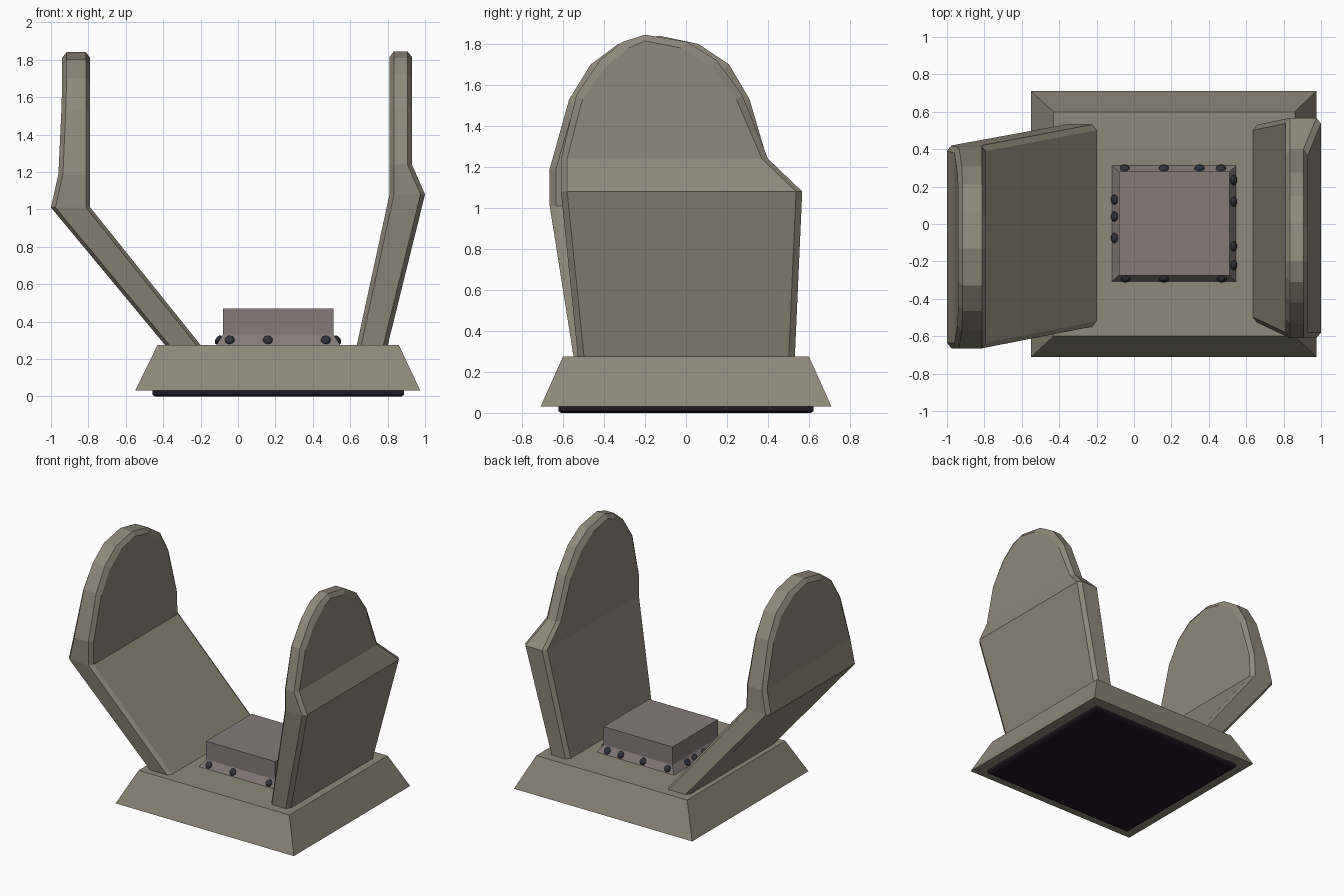
import bpy, bmesh
from mathutils import Vector, Matrix

if "Cube" in bpy.data.objects:
    bpy.data.objects.remove(bpy.data.objects["Cube"])


def material(name, rgb):
    m = bpy.data.materials.new(name)
    m.diffuse_color = (*rgb, 1)
    m.use_nodes = True
    m.node_tree.nodes["Principled BSDF"].inputs["Base Color"].default_value = m.diffuse_color
    return m


STONE = material("olive_grey", (0.27, 0.25, 0.19))
BOX = material("mauve_grey", (0.24, 0.195, 0.195))
RIVET = material("rivet_dark", (0.03, 0.032, 0.045))
PAD = material("pad_dark", (0.012, 0.009, 0.016))


def finish(bm, name, mat):
    bmesh.ops.remove_doubles(bm, verts=bm.verts, dist=0.0005)
    bmesh.ops.recalc_face_normals(bm, faces=bm.faces)
    me = bpy.data.meshes.new(name)
    bm.to_mesh(me)
    bm.free()
    me.materials.append(mat)
    ob = bpy.data.objects.new(name, me)
    bpy.context.collection.objects.link(ob)
    return ob


def loft(name, rings, mat, cap_top=True):
    bm = bmesh.new()
    vs = [[bm.verts.new(p) for p in r] for r in rings]
    n = len(vs[0])
    for a, b in zip(vs, vs[1:]):
        for i in range(n):
            j = (i + 1) % n
            bm.faces.new((a[i], a[j], b[j], b[i]))
    bm.faces.new(vs[0])
    if cap_top:
        bm.faces.new(vs[-1])
    return finish(bm, name, mat)


def rect(x0, x1, y0, y1, z):
    return [(x0, y0, z), (x1, y0, z), (x1, y1, z), (x0, y1, z)]


# Base plinth and the dark pad underneath
loft("base", [rect(-.55, .975, -.71, .71, .03), rect(-.43, .86, -.6, .6, .275)], STONE)
loft("base_pad", [rect(-.445, .875, -.61, .61, 0), rect(-.457, .887, -.622, .622, .008),
                  rect(-.457, .887, -.622, .622, .035)], PAD)

# Central block with its sloping flange
loft("block", [rect(-.08, .51, -.275, .28, .26), rect(-.08, .51, -.275, .28, .47)], BOX)
loft("block_flange", [rect(-.12, .55, -.31, .315, .27),
                      rect(-.08, .51, -.275, .28, .33)], BOX)


# Flattened rivets set into the flange slope
def rivet(x, y, nx, ny):
    rot = Vector((nx, ny, .65)).to_track_quat('Z', 'Y').to_matrix().to_4x4()
    bm = bmesh.new()
    bmesh.ops.create_uvsphere(
        bm, u_segments=10, v_segments=6, radius=.027,
        matrix=Matrix.Translation((x, y, .302)) @ rot @ Matrix.Diagonal((1, 1, .6, 1)))
    finish(bm, "rivet", RIVET)


for x in (-.05, .16, .35, .465):
    rivet(x, .298, 0, 1)
for x in (-.045, .16, .47):
    rivet(x, -.293, 0, -1)
for y in (.235, .12, -.12, -.22):
    rivet(.532, y, 1, 0)
for y in (.13, .04, -.075):
    rivet(-.104, y, -1, 0)


# Bent side walls: rows of (z, front y, back y, inner x, outer x), chamfered edges
def wall(name, rows, c=.03):
    rings = []
    for z, y0, y1, xi, xo in rows:
        d = c * .8 if xo > xi else -c * .8
        zi = z - c * min(1, max(0, (z - 1.24) / .5))
        mid = (y0 + y1) / 2
        a, b = min(y0 + c, mid), max(y1 - c, mid)
        rings.append([(xi, a, zi), (xi + d, y0, z), (xo - d, y0, z), (xo, a, zi),
                      (xo, b, zi), (xo - d, y1, z), (xi + d, y1, z), (xi, b, zi)])
    return loft(name, rings, STONE, cap_top=False)


wall("left_wall", [
    (.25, -.545, .535, -.18, -.37),
    (1.01, -.665, .42, -.79, -1.0),
    (1.19, -.665, .41, -.79, -.96),
    (1.53, -.57, .31, -.79, -.945),
    (1.70, -.465, .21, -.79, -.94),
    (1.80, -.33, .06, -.79, -.94),
    (1.84, -.13, -.13, -.79, -.94)])
wall("right_wall", [
    (.25, -.525, .53, .63, .795),
    (1.08, -.61, .567, .81, 1.0),
    (1.24, -.61, .40, .81, .93),
    (1.55, -.535, .275, .81, .93),
    (1.72, -.42, .15, .81, .93),
    (1.81, -.31, .005, .81, .93),
    (1.845, -.2, -.2, .81, .93)])
